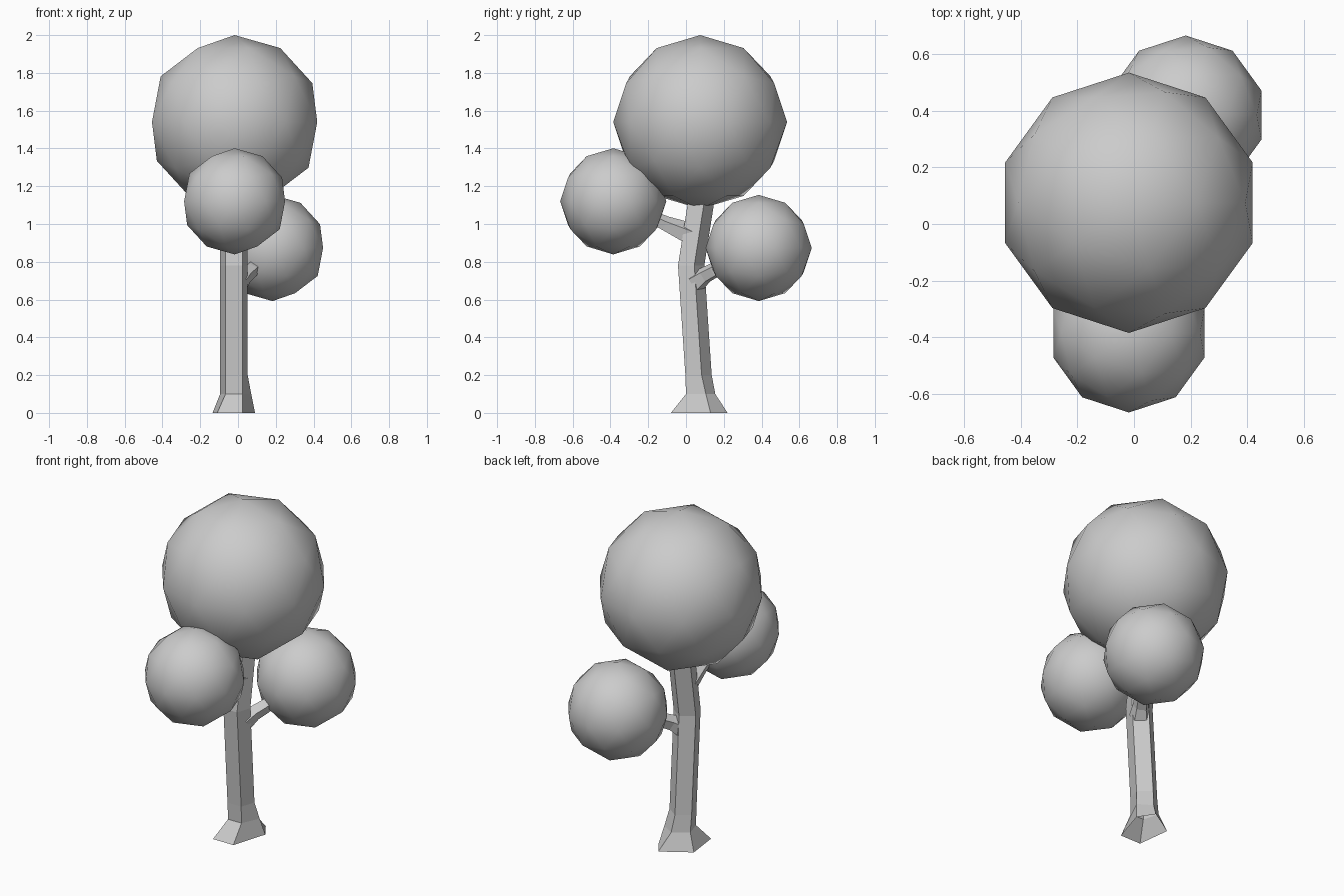
import bpy, bmesh
from math import cos, sin, pi
from mathutils import Vector

if "Cube" in bpy.data.objects:
    bpy.data.objects.remove(bpy.data.objects["Cube"])


def skin(name, rings):
    """Flat-shaded tube through rings of equal point count, capped at the top end."""
    bm = bmesh.new()
    loops = [[bm.verts.new(p) for p in ring] for ring in rings]
    for a, b in zip(loops, loops[1:]):
        n = len(a)
        for i in range(n):
            j = (i + 1) % n
            bm.faces.new((a[i], a[j], b[j], b[i]))
    bm.faces.new(loops[-1])
    mesh = bpy.data.meshes.new(name)
    bm.to_mesh(mesh)
    bm.free()
    ob = bpy.data.objects.new(name, mesh)
    bpy.context.collection.objects.link(ob)
    return ob


def pentagon(center, r, u, v):
    # flat side towards -v, point towards +v
    c = Vector(center)
    return [c + r * (cos(a) * u + sin(a) * v)
            for a in (-pi / 2 - pi / 5 + i * 2 * pi / 5 for i in range(5))]


X, Y, Z = Vector((1, 0, 0)), Vector((0, 1, 0)), Vector((0, 0, 1))

# Trunk: uneven flared foot, then bent five-sided stem
foot = [(-.11, -.08, 0), (.025, -.08, 0), (.09, .13, 0), (.03, .22, 0), (-.135, .118, 0)]
collar = [(-.066, 0, .1), (.023, 0, .1), (.07, .105, .1), (-.01, .155, .1), (-.095, .095, .1)]
stem = [pentagon((-.022, y, z), .077, X, Y)
        for y, z in ((.059, .2), (.02, .78), (.07, 1.1), (.085, 1.2))]
skin("trunk", [foot, collar] + stem)


# Branches: tapered five-sided tubes following a short path
def branch(name, path):
    d = (Vector(path[-1][0]) - Vector(path[0][0])).normalized()
    u = d.cross(Z).normalized()
    v = u.cross(d)
    skin(name, [pentagon(p, r, u, v) for p, r in path])


branch("front_branch", [((-.022, .03, .94), .065), ((-.022, -.11, 1.0), .043),
                        ((-.022, -.26, 1.07), .03)])
branch("back_branch", [((.0, .05, .69), .06), ((.035, .1, .728), .045),
                       ((.068, .15, .755), .042), ((.13, .28, .82), .03)])

# Foliage balls
for name, loc, r in (("crown_foliage", (-.018, .075, 1.54), .46),
                     ("front_foliage", (-.018, -.385, 1.12), .281),
                     ("back_foliage", (.183, .385, .873), .281)):
    bpy.ops.mesh.primitive_ico_sphere_add(subdivisions=2, radius=r, location=loc)
    bpy.context.object.name = name
    bpy.ops.object.shade_smooth()
